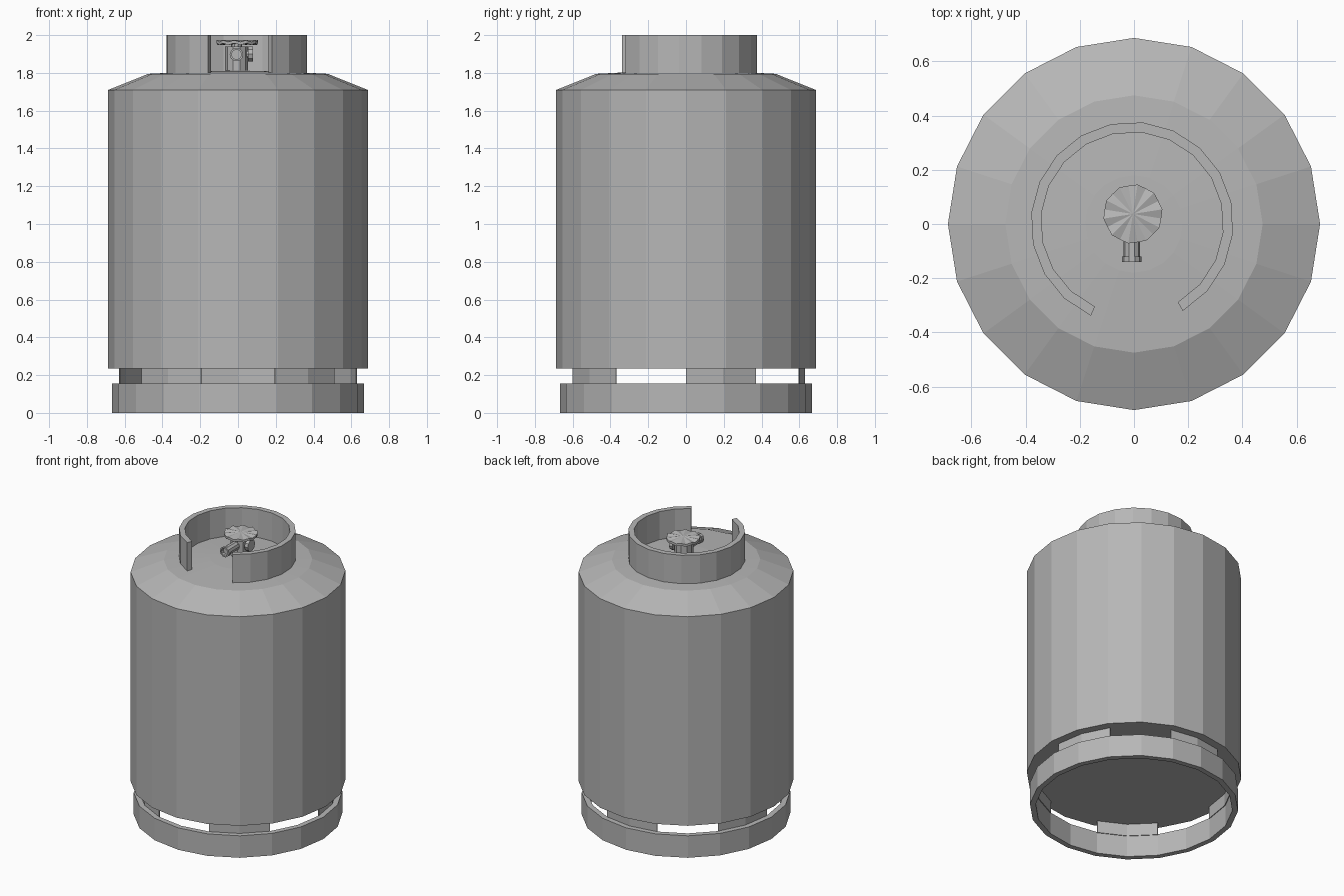
import bpy
import bmesh
from math import radians, cos, sin
from mathutils import Matrix, Vector

cube = bpy.data.objects.get("Cube")
if cube:
    bpy.data.objects.remove(cube, do_unlink=True)

GREY = (0.47, 0.47, 0.47, 1.0)
metal = bpy.data.materials.new("grey painted steel")
metal.use_nodes = True
metal.diffuse_color = GREY
for node in metal.node_tree.nodes:
    if node.type == 'BSDF_PRINCIPLED':
        node.inputs["Base Color"].default_value = GREY


def finish(name, bm, matrix=None):
    """Turn a bmesh into a flat shaded object."""
    bmesh.ops.remove_doubles(bm, verts=bm.verts, dist=1e-5)
    bmesh.ops.recalc_face_normals(bm, faces=bm.faces)
    if matrix:
        bm.transform(matrix)
    mesh = bpy.data.meshes.new(name)
    bm.to_mesh(mesh)
    bm.free()
    mesh.materials.append(metal)
    obj = bpy.data.objects.new(name, mesh)
    bpy.context.collection.objects.link(obj)
    return obj


def revolve(name, profile, sides, start=0, step=None, closed=False, matrix=None):
    """Revolve (radius, height) points about z; with a step, sweep an open arc."""
    arc = step is not None
    step = step or 360 / sides
    bm = bmesh.new()
    rings = []
    for i in range(sides + 1 if arc else sides):
        a = radians(start + i * step)
        rings.append([bm.verts.new((r * cos(a), r * sin(a), z)) for r, z in profile])
    n = len(profile)
    for i in range(sides):
        a, b = rings[i], rings[(i + 1) % len(rings)]
        for j in range(n if closed else n - 1):
            k = (j + 1) % n
            quad = [a[j], b[j], b[k], a[k]]
            if profile[j][0] == 0:
                quad.pop(1)
            elif profile[k][0] == 0:
                quad.pop(2)
            bm.faces.new(quad)
    if arc:
        bm.faces.new(rings[0])
        bm.faces.new(rings[-1])
    return finish(name, bm, matrix)


def band(inner, outer, low, high):
    return [(inner, low), (outer, low), (outer, high), (inner, high)]


def facing(direction, origin):
    """Point the z axis along a direction from an origin."""
    turn = Vector(direction).to_track_quat('Z', 'Y').to_matrix().to_4x4()
    return Matrix.Translation(origin) @ turn


# Tank with sloped shoulder and nearly flat top
revolve("tank_body", [(0, 0.235), (0.687, 0.235), (0.687, 1.71), (0.475, 1.795),
                      (0.18, 1.81), (0, 1.812)], 20)

# Foot ring and its five supports
revolve("foot_ring", band(0.63, 0.667, 0, 0.155), 20, closed=True)
for i in range(5):
    revolve(f"foot_support_{i + 1}", band(0.625, 0.631, 0.15, 0.237), 2,
            start=i * 72, step=18, closed=True)

# Guard collar, open at the front
revolve("guard_collar", band(0.337, 0.374, 1.79, 2.0), 17, start=-60, step=18,
        closed=True, matrix=Matrix.Translation((-0.007, 0.003, 0)))

# Valve body
axis = Vector((-0.008, 0.035, 0))
revolve("valve_body", [(0, 1.8), (0.06, 1.8), (0.06, 1.94), (0.03, 1.94),
                       (0.03, 1.965), (0, 1.965)], 10, matrix=Matrix.Translation(axis))

# Front outlet with a rim and recessed mouth
revolve("valve_outlet", [(0, 0), (0.031, 0), (0.031, 0.155), (0.036, 0.155),
                         (0.036, 0.175), (0.026, 0.175), (0.026, 0.15), (0, 0.15)], 10,
        matrix=facing((0, -1, 0), axis + Vector((0, 0, 1.897))))

# Side relief fitting
revolve("relief_fitting", [(0, 0), (0.022, 0), (0.022, 0.062), (0.041, 0.062),
                           (0.041, 0.088), (0, 0.088)], 10,
        matrix=facing((1, 0, 0), axis + Vector((0, 0, 1.9))))

# Hand wheel with radial flutes
wheel = revolve("hand_wheel", [(0, 1.955), (0.11, 1.957), (0.11, 1.973), (0, 1.975)], 20,
                start=9, matrix=Matrix.Translation((-0.004, 0.037, 0)))
for i, v in enumerate(v for v in wheel.data.vertices if (v.co.xy - Vector((-0.004, 0.037))).length > 0.05):
    if (i // 2) % 2:
        v.co.z -= 0.009
        v.co.x = -0.004 + (v.co.x + 0.004) * 0.96
        v.co.y = 0.037 + (v.co.y - 0.037) * 0.96
